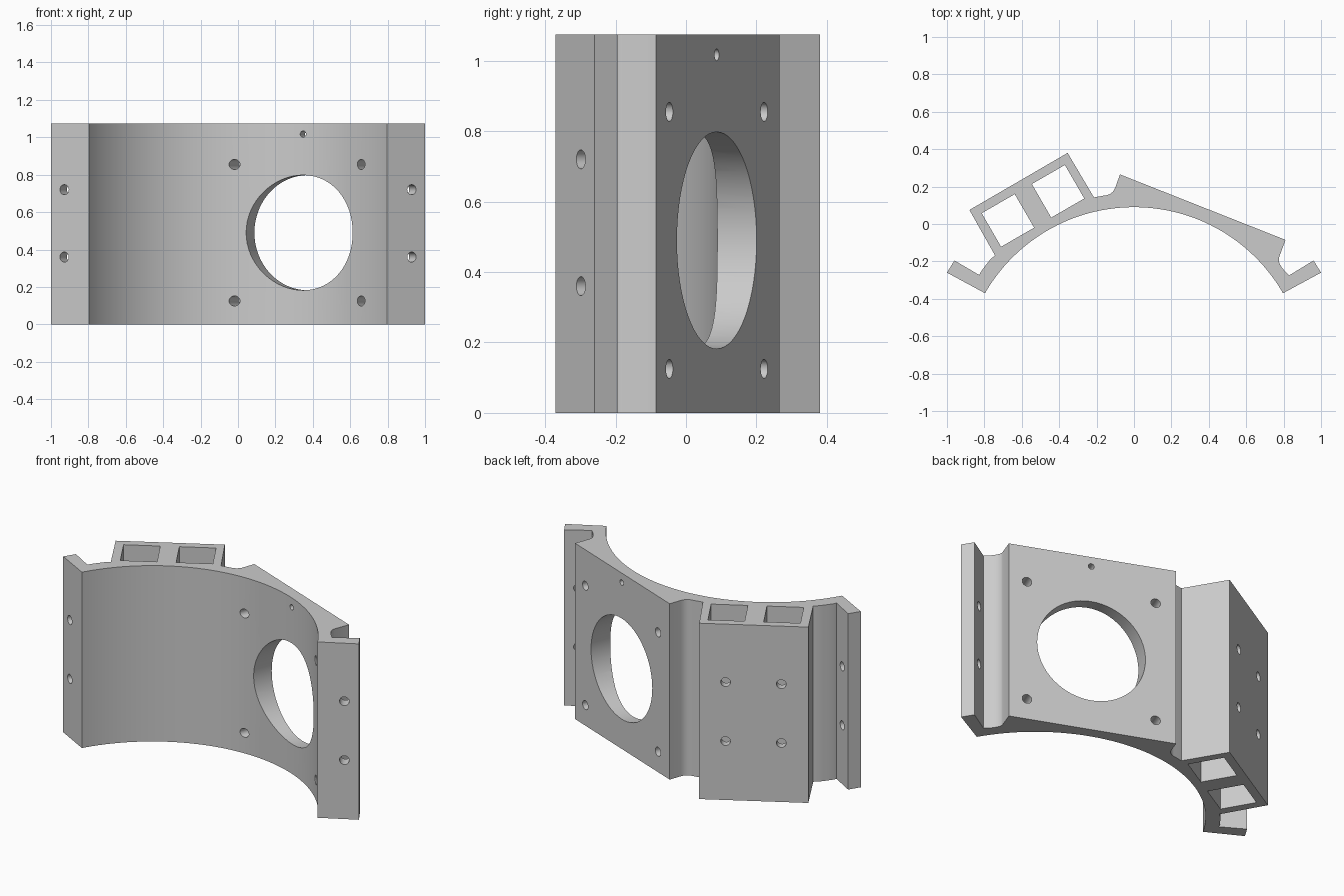
import bpy, bmesh, math
from mathutils import Vector

default = bpy.data.objects.get("Cube")
if default:
    bpy.data.objects.remove(default, do_unlink=True)

HEIGHT = 1.075
ARC_Y = -0.83          # centre of the curved wall
R_IN, R_OUT = 0.92, 1.0

grey = bpy.data.materials.new("plain_grey")
grey.use_nodes = True
colour = (0.6, 0.6, 0.6, 1)
grey.diffuse_color = colour
grey.node_tree.nodes["Principled BSDF"].inputs["Base Color"].default_value = colour


def arc(radius, start, end, steps):
    """Points on the wall circle, angles in degrees from +y towards +x."""
    angles = [math.radians(start + (end - start) * i / steps) for i in range(steps + 1)]
    return [(radius * math.sin(a), ARC_Y + radius * math.cos(a)) for a in angles]


def blend(a, control, b, steps=8):
    """Smooth fillet between two points."""
    a, c, b = Vector(a), Vector(control), Vector(b)
    return [tuple(a * (1 - t) ** 2 + c * 2 * t * (1 - t) + b * t * t)
            for t in (i / steps for i in range(steps + 1))]


# Cross-section: inner arc, right flange, sloping pad, box, left flange
profile = arc(R_IN, -60, 60, 64)
profile += [(1.0, -0.26), (0.96, -0.195)]
profile += [(0.829, -0.275)] + blend((0.803, -0.248), (0.768, -0.208), (0.775, -0.18))
profile += [(0.81, -0.085), (-0.075, 0.265)]
profile += blend((-0.1, 0.195), (-0.115, 0.155), (-0.16, 0.152))
profile += [(-0.214, 0.142), (-0.355, 0.38), (-0.88, 0.075), (-0.743, -0.168)]
profile += arc(R_OUT, -50, -55, 3)
profile += [(-0.827, -0.273), (-0.96, -0.195), (-1.0, -0.26)]

bm = bmesh.new()
base = bm.faces.new([bm.verts.new((x, y, 0)) for x, y in profile])
top = bmesh.ops.extrude_face_region(bm, geom=[base])["geom"]
bmesh.ops.translate(bm, vec=(0, 0, HEIGHT),
                    verts=[v for v in top if isinstance(v, bmesh.types.BMVert)])
bmesh.ops.recalc_face_normals(bm, faces=bm.faces)
mesh = bpy.data.meshes.new("curved_bracket")
bm.to_mesh(mesh)
bm.free()
mesh.materials.append(grey)
bracket = bpy.data.objects.new("curved_bracket", mesh)
bpy.context.collection.objects.link(bracket)


def cut(cutter):
    """Subtract the cutter from the bracket, then discard it."""
    cutter.hide_render = True
    cutter.data.materials.append(grey)
    bpy.ops.object.select_all(action='DESELECT')
    bracket.select_set(True)
    bpy.context.view_layer.objects.active = bracket
    mod = bracket.modifiers.new("cut", 'BOOLEAN')
    mod.operation, mod.solver, mod.object = 'DIFFERENCE', 'EXACT', cutter
    bpy.ops.object.modifier_apply(modifier=mod.name)
    bpy.data.objects.remove(cutter, do_unlink=True)


def drill(start, direction, length, radius, sides=24):
    """Round hole from a start point along a direction."""
    start, direction = Vector(start), Vector(direction).normalized()
    bpy.ops.mesh.primitive_cylinder_add(
        vertices=sides, radius=radius, depth=length,
        location=start + direction * length / 2,
        rotation=direction.to_track_quat('Z', 'Y').to_euler())
    cut(bpy.context.object)


# Two square channels in the box, each with two outward screw holes
for x, y in ((-0.674, 0.019), (-0.406, 0.175)):
    bpy.ops.mesh.primitive_cube_add(size=1, location=(x, y, HEIGHT / 2),
                                    rotation=(0, 0, math.radians(30)))
    bpy.context.object.scale = (0.204, 0.207, 1.4)
    bpy.context.view_layer.update()
    cut(bpy.context.object)
    for z in (0.36, 0.72):
        drill((x, y, z), (-0.5, 0.866, 0), 0.3, 0.027)

# Large opening and small holes square to the sloping pad
along = Vector((0.885, -0.35, 0)).normalized()
inward = Vector((along.y, -along.x, 0))
middle = Vector((0.374, 0.0875, 0)) - inward * 0.1
pad_holes = [(0, 0.49, 0.308, 64), (0, 1.017, 0.017, 16)]
pad_holes += [(s * 0.366, z, 0.027, 24) for s in (-1, 1) for z in (0.125, 0.855)]
for offset, z, radius, sides in pad_holes:
    drill(middle + along * offset + Vector((0, 0, z)), inward, 0.6, radius, sides)

# Screw holes through both flanges
for side in (-1, 1):
    for z in (0.36, 0.72):
        drill((side * 0.96, -0.353, z), (-side * 0.5, 0.866, 0), 0.18, 0.027)

bracket.select_set(True)
bpy.context.view_layer.objects.active = bracket
bpy.ops.object.shade_smooth_by_angle(angle=math.radians(25))
